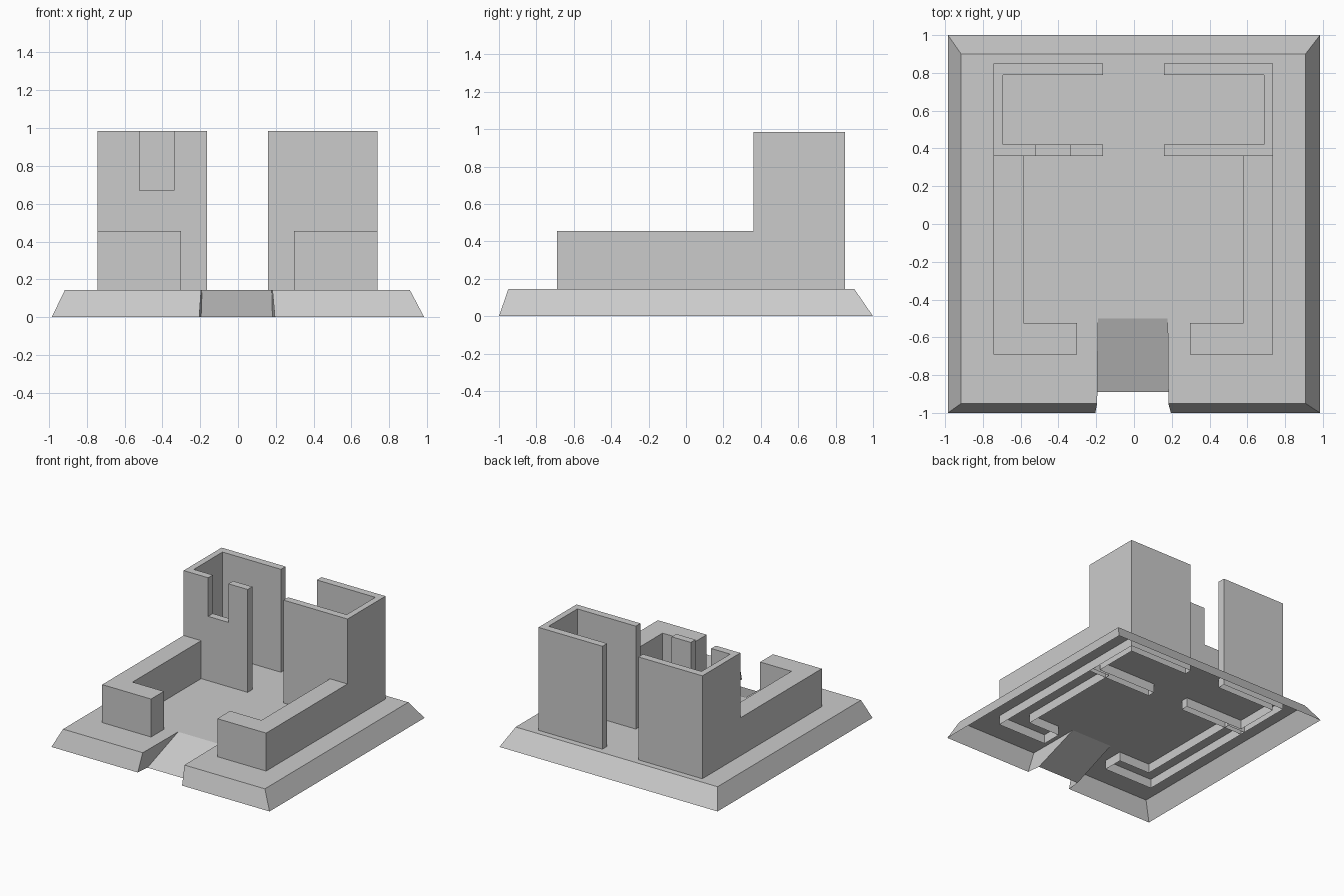
import bpy, bmesh

if "Cube" in bpy.data.objects:
    bpy.data.objects.remove(bpy.data.objects["Cube"])

CX = -0.003          # mirror axis of the buildings
Z_SINK, Z_PLATE = 0.07, 0.145


def add_mesh(name, verts, faces):
    me = bpy.data.meshes.new(name)
    me.from_pydata(verts, [], faces)
    bm = bmesh.new()
    bm.from_mesh(me)
    bmesh.ops.recalc_face_normals(bm, faces=bm.faces)
    bm.to_mesh(me)
    bm.free()
    ob = bpy.data.objects.new(name, me)
    bpy.context.scene.collection.objects.link(ob)
    return ob


def prism(name, outline, side, z0, z1):
    """Extrude a footprint upward; side mirrors it about the centre line."""
    n = len(outline)
    verts = [(CX + side * x, y, z) for z in (z0, z1) for x, y in outline]
    faces = [tuple(range(n - 1, -1, -1)), tuple(range(n, 2 * n))]
    faces += [(i, (i + 1) % n, n + (i + 1) % n, n + i) for i in range(n)]
    return add_mesh(name, verts, faces)


def open_bottom(ob, z):
    bm = bmesh.new()
    bm.from_mesh(ob.data)
    low = [f for f in bm.faces if all(abs(v.co.z - z) < 1e-4 for v in f.verts)]
    bmesh.ops.delete(bm, geom=low, context='FACES_ONLY')
    bm.to_mesh(ob.data)
    bm.free()


# Sloped platform shell, open below, with an entrance ramp cut into the front
t = Z_PLATE
platform_verts = [
    (-.985, -1, 0), (-.985, 1, 0), (.985, 1, 0), (.985, -1, 0),
    (-.915, -.95, t), (-.915, .9, t), (.908, .9, t), (.908, -.95, t),
    (-.205, -1, 0), (-.195, -.95, t), (-.19, -.5, t), (-.195, -.89, 0),
    (.195, -1, 0), (.182, -.95, t), (.178, -.5, t), (.182, -.89, 0)]
platform_faces = [
    (0, 1, 5, 4), (1, 2, 6, 5), (2, 3, 7, 6),          # side slopes
    (0, 8, 9, 4), (12, 3, 7, 13),                      # front slopes
    (8, 11, 10, 9), (12, 15, 14, 13),                  # ramp cheeks
    (11, 15, 14, 10),                                  # ramp
    (4, 9, 10, 14, 13, 7, 6, 5)]                       # deck
add_mesh("platform", platform_verts, platform_faces)

# Low L-shaped walls and tall C-shaped towers on both sides
low_outline = [(.74, .4), (.74, -.69), (.299, -.69), (.299, -.525),
               (.582, -.525), (.582, .4)]
tower_outline = [(.162, .36), (.74, .36), (.74, .85), (.162, .85),
                 (.162, .79), (.69, .79), (.69, .42), (.162, .42)]
for label, side in (("left", -1), ("right", 1)):
    wall = prism(label + "_low_wall", low_outline, side, Z_SINK, .455)
    open_bottom(wall, Z_SINK)
    tower = prism(label + "_tower", tower_outline, side, Z_SINK, .985)
    if side < 0:
        # Window slot in the front wall of the left tower
        slot = prism("slot_cutter", [(.335, .3), (.519, .3), (.519, .5), (.335, .5)],
                     side, .67, 1.2)
        slot.hide_render = True
        mod = tower.modifiers.new("slot", 'BOOLEAN')
        mod.operation, mod.solver, mod.object = 'DIFFERENCE', 'EXACT', slot
        bpy.context.view_layer.objects.active = tower
        bpy.ops.object.modifier_apply(modifier=mod.name)
        bpy.data.objects.remove(slot)
    open_bottom(tower, Z_SINK)
